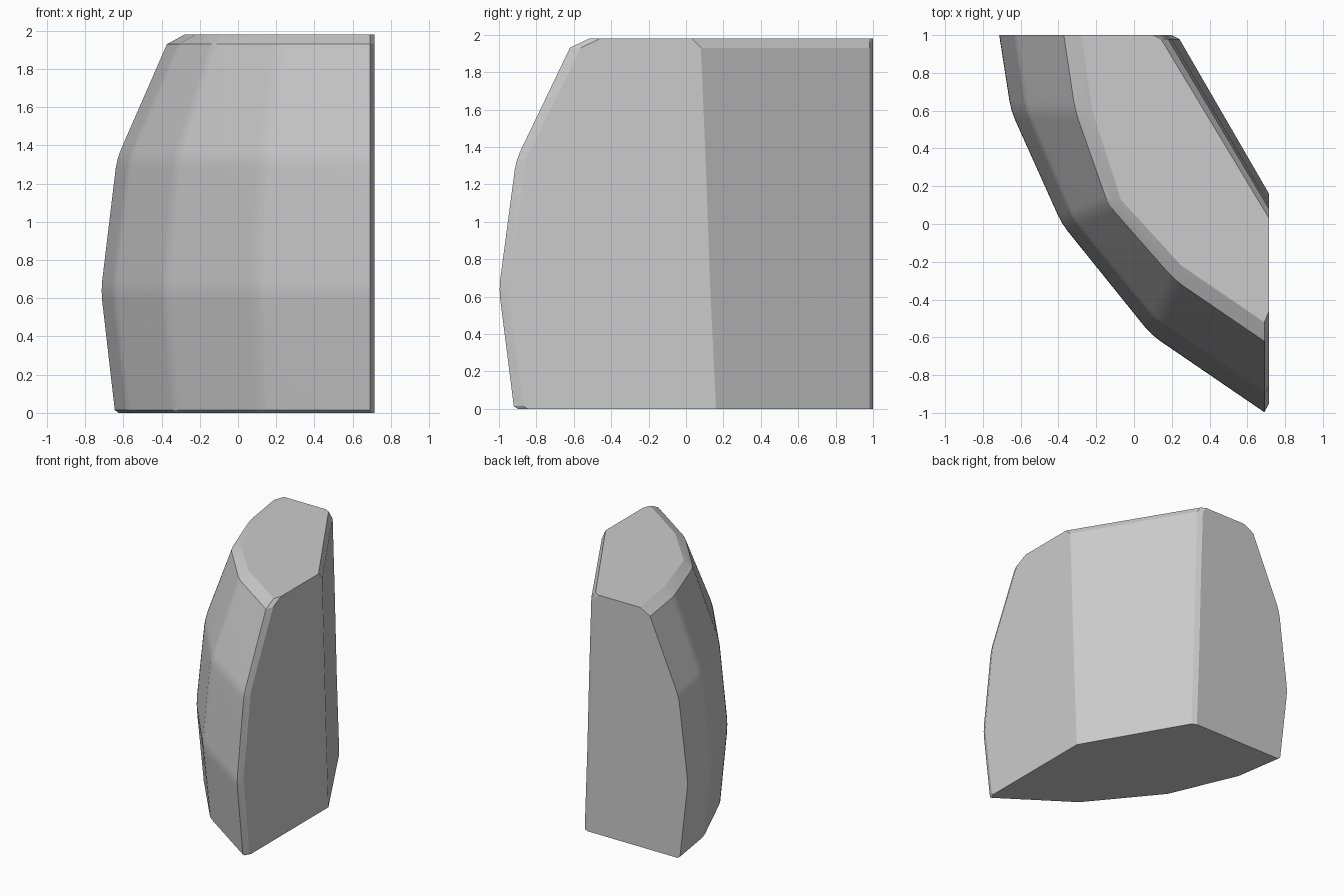
import bpy, bmesh
from mathutils import Vector

if "Cube" in bpy.data.objects:
    bpy.data.objects.remove(bpy.data.objects["Cube"])

# Plan outline of the curved front: widest ring and top ring
outer = [(-.717, 1), (-.655, .6), (-.385, 0), (.09, -.59), (.69, -1), (.715, -.95)]
inner = [(-.28, 1), (-.22, .6), (-.07, .13), (.25, -.22), (.69, -.52), (.715, -.46)]

# Each ring: height, how far the front leans in, back corner shift
rings = [(0, .21, 0), (.015, .165, 0), (.64, 0, .03), (1.33, .19, .055),
         (1.93, .79, .08), (1.98, 1, .13)]

bm = bmesh.new()
loops = []
for z, t, s in rings:
    pts = [Vector(a).lerp(Vector(b), t) for a, b in zip(outer, inner)]
    pts += [Vector((.715, .16 - s)), Vector((.24 - s * .75, .98)), Vector((.2 - s * .75, 1))]
    loops.append([bm.verts.new((p.x, p.y, z)) for p in pts])
n = len(loops[0])
for lo, hi in zip(loops, loops[1:]):
    for i in range(n):
        j = (i + 1) % n
        bm.faces.new((lo[i], lo[j], hi[j], hi[i]))
bm.faces.new(loops[0][::-1])
bm.faces.new(loops[-1])
bmesh.ops.recalc_face_normals(bm, faces=bm.faces)

# Soften the ridges between the front facets
ridges = []
for k in range(1, 4):
    for c in (1, 2, 3):
        ridges.append(bm.edges.get((loops[k][c], loops[k + 1][c])))
for k in (2, 3):
    for c in range(4):
        ridges.append(bm.edges.get((loops[k][c], loops[k][c + 1])))
bmesh.ops.bevel(bm, geom=ridges, offset=.05, offset_type='OFFSET', segments=2,
                profile=.5, affect='EDGES', clamp_overlap=True)

mesh = bpy.data.meshes.new("stone_block")
bm.to_mesh(mesh)
bm.free()
block = bpy.data.objects.new("stone_block", mesh)
bpy.context.collection.objects.link(block)
bpy.context.view_layer.objects.active = block
block.select_set(True)
bpy.ops.object.shade_smooth_by_angle(angle=.4)
weighted = block.modifiers.new("facet_normals", 'WEIGHTED_NORMAL')
weighted.keep_sharp = True
